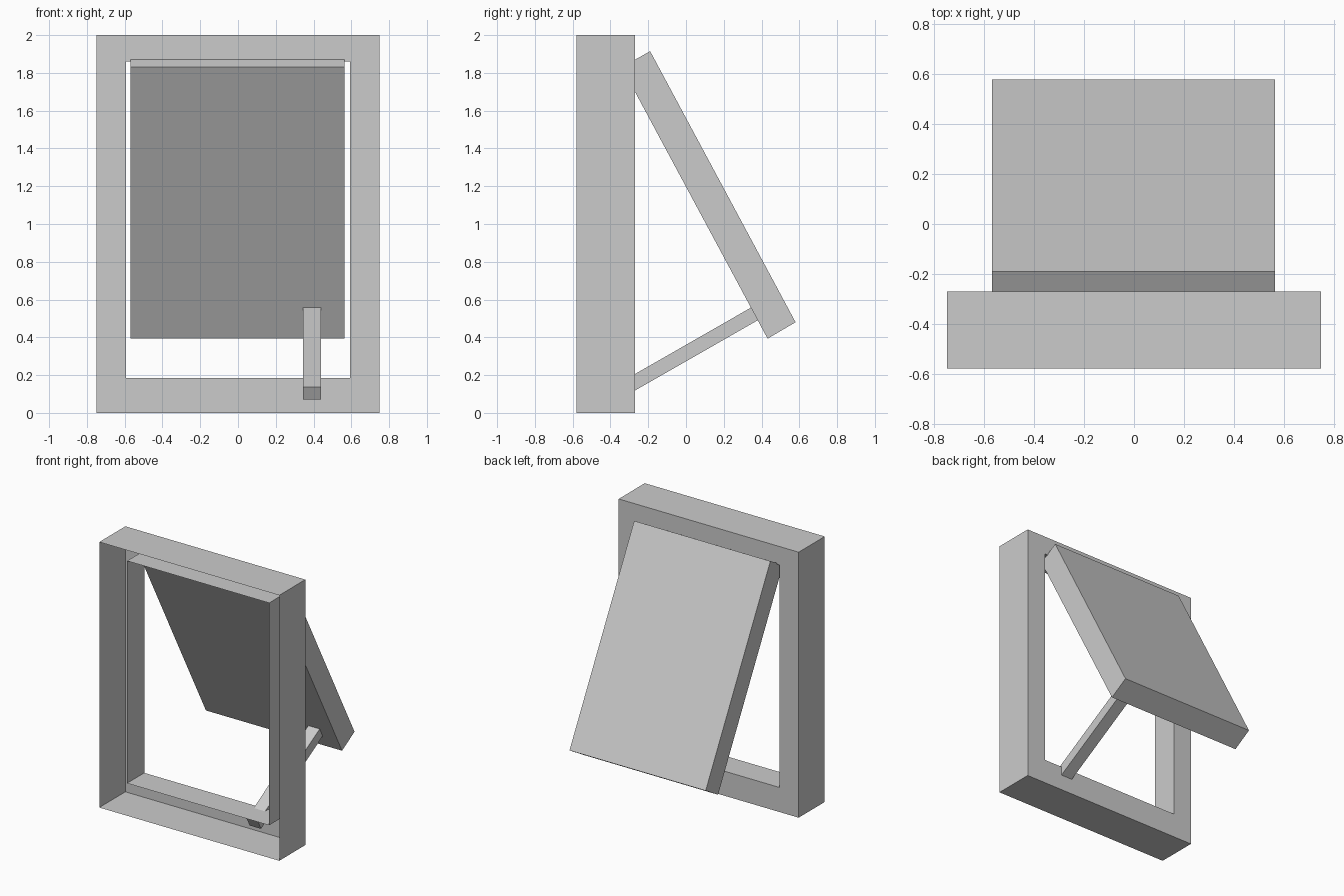
import bpy
import bmesh

cube = bpy.data.objects.get("Cube")
if cube:
    bpy.data.objects.remove(cube, do_unlink=True)

grey = bpy.data.materials.new("light_grey")
grey.use_nodes = True
GREY = (0.6, 0.6, 0.6, 1)
grey.diffuse_color = GREY
grey.node_tree.nodes["Principled BSDF"].inputs["Base Color"].default_value = GREY


def finish(name, bm):
    mesh = bpy.data.meshes.new(name)
    bm.to_mesh(mesh)
    bm.free()
    mesh.materials.append(grey)
    obj = bpy.data.objects.new(name, mesh)
    bpy.context.collection.objects.link(obj)
    return obj


def rect_loft(name, rings):
    """Join rectangles (half width, bottom, top, y) into an open shell."""
    bm = bmesh.new()
    loops = [[bm.verts.new(p) for p in
              ((-w, y, lo), (w, y, lo), (w, y, hi), (-w, y, hi))]
             for w, lo, hi, y in rings]
    for a, b in zip(loops, loops[1:]):
        for i in range(4):
            j = (i + 1) % 4
            bm.faces.new((a[i], b[i], b[j], a[j]))
    return finish(name, bm)


def side_prism(name, profile, x0, x1):
    """Extrude a (y, z) outline across x."""
    bm = bmesh.new()
    face = bm.faces.new([bm.verts.new((x0, y, z)) for y, z in profile])
    out = bmesh.ops.extrude_face_region(bm, geom=[face])
    moved = [v for v in out["geom"] if isinstance(v, bmesh.types.BMVert)]
    bmesh.ops.translate(bm, verts=moved, vec=(x1 - x0, 0, 0))
    bmesh.ops.recalc_face_normals(bm, faces=bm.faces)
    return finish(name, bm)


# Frame shell: outer walls, back ring, short inner lining; open at the front
FRONT, BACK, LINING = -0.58, -0.27, -0.475
rect_loft("window_frame", [
    (0.75, 0, 2, FRONT),
    (0.75, 0, 2, BACK),
    (0.592, 0.185, 1.86, BACK),
    (0.592, 0.185, 1.86, LINING),
])

# Tilted flap hinged at the top of the opening
side_prism("flap_panel",
           [(-0.34, 1.83), (-0.19, 1.915), (0.58, 0.48), (0.432, 0.393)],
           -0.57, 0.565)

# Prop arm from the lower rail to the flap
side_prism("prop_arm",
           [(-0.39, 0.137), (0.345, 0.558), (0.383, 0.492), (-0.353, 0.071)],
           0.345, 0.44)
